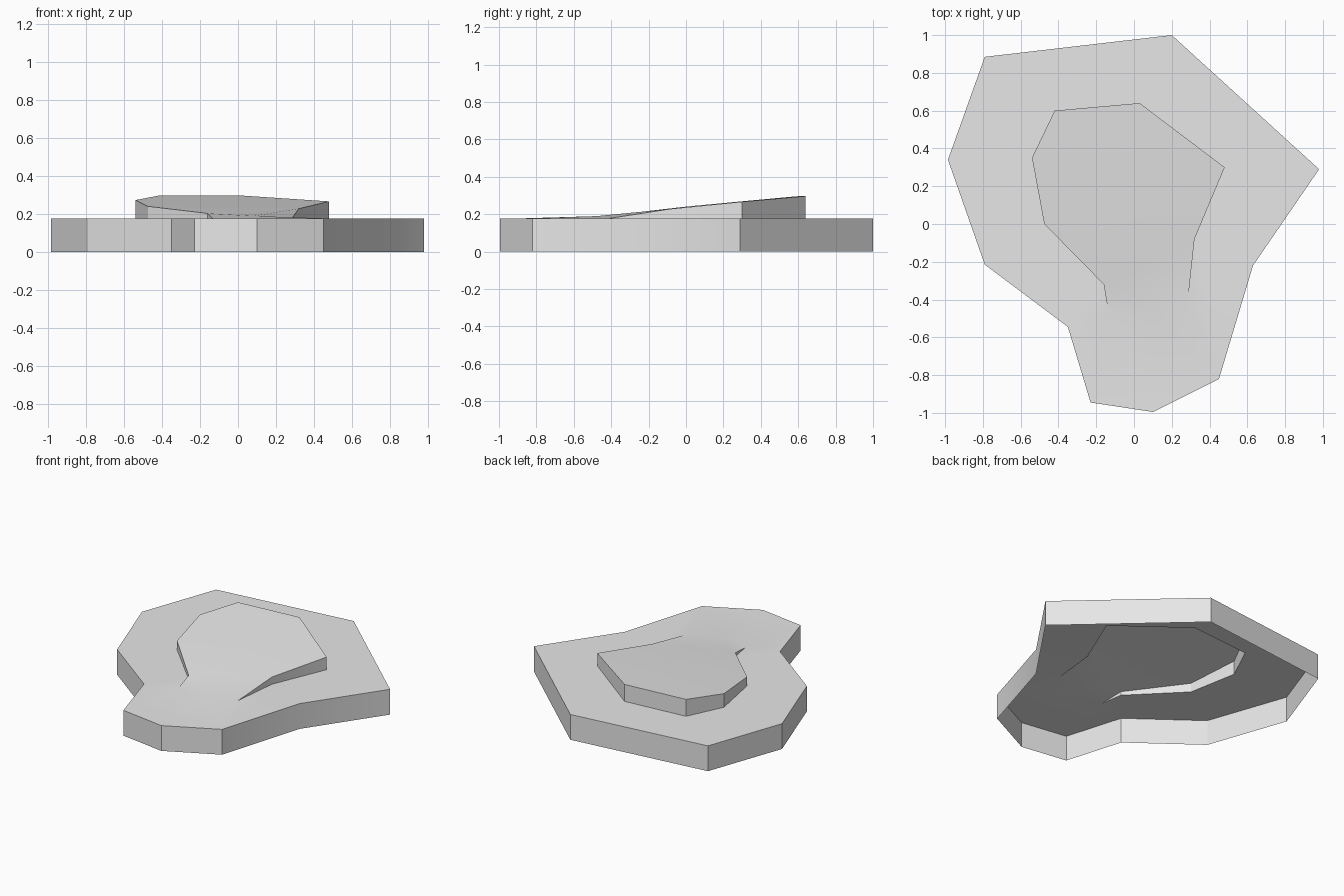
import bpy
import bmesh
import math

cube = bpy.data.objects.get("Cube")
if cube:
    bpy.data.objects.remove(cube, do_unlink=True)

TOP = 0.178  # height of the base ledge

# Outline of the base, counter-clockwise from the front right corner
OUTLINE = [(0.45, -0.82), (0.63, -0.22), (0.98, 0.29), (0.2, 1.0), (-0.79, 0.885),
           (-0.985, 0.34), (-0.79, -0.215), (-0.35, -0.545), (-0.23, -0.945), (0.1, -0.995)]
# Raised rim, counter-clockwise; both ends fade into the ledge
RIM = [(0.285, -0.41, TOP), (0.32, -0.08, 0.229), (0.48, 0.3, 0.267), (0.03, 0.64, 0.297),
       (-0.42, 0.6, 0.297), (-0.54, 0.35, 0.274), (-0.475, 0.0, 0.241),
       (-0.16, -0.32, 0.204), (-0.135, -0.47, TOP)]

bm = bmesh.new()
foot = [bm.verts.new((x, y, 0)) for x, y in OUTLINE]
edge = [bm.verts.new((x, y, TOP)) for x, y in OUTLINE]
high = [bm.verts.new(p) for p in RIM]
low = [high[0]] + [bm.verts.new((x, y, TOP)) for x, y, z in RIM[1:-1]] + [high[-1]]
crest = bm.verts.new((0.08, -0.48, 0.19))
toe = bm.verts.new((0.1, -0.88, TOP))


def face(*verts):
    """Add a face, skipping repeated corners."""
    bm.faces.new(list(dict.fromkeys(verts)))


# Outer skirt, open underneath
for i in range(len(edge)):
    j = (i + 1) % len(edge)
    face(foot[i], foot[j], edge[j], edge[i])

# Ledge around the raised slab, and the slab's vertical sides
for i in range(len(high) - 1):
    face(edge[i], edge[i + 1], low[i + 1], low[i])
    face(low[i], low[i + 1], high[i + 1], high[i])

# Front apron that climbs to the ramp
face(edge[8], edge[9], toe)
face(edge[9], edge[0], toe)
face(edge[0], high[0], crest, toe)
face(high[8], edge[8], toe, crest)

# Ramp surface
face(crest, high[7], high[8])
face(crest, high[0], high[1], high[7])
face(high[7], high[1], high[6])
face(high[1], high[2], high[5], high[6])
face(high[2], high[3], high[4], high[5])

mesh = bpy.data.meshes.new("ramp_platform")
bm.to_mesh(mesh)
bm.free()
platform = bpy.data.objects.new("ramp_platform", mesh)
bpy.context.collection.objects.link(platform)

# Single pale grey
grey = bpy.data.materials.new("pale_grey")
grey.use_nodes = True
colour = (0.8, 0.8, 0.8, 1)
grey.diffuse_color = colour
grey.node_tree.nodes["Principled BSDF"].inputs["Base Color"].default_value = colour
mesh.materials.append(grey)

bpy.ops.object.select_all(action="DESELECT")
platform.select_set(True)
bpy.context.view_layer.objects.active = platform
bpy.ops.object.shade_smooth_by_angle(angle=math.radians(30))
